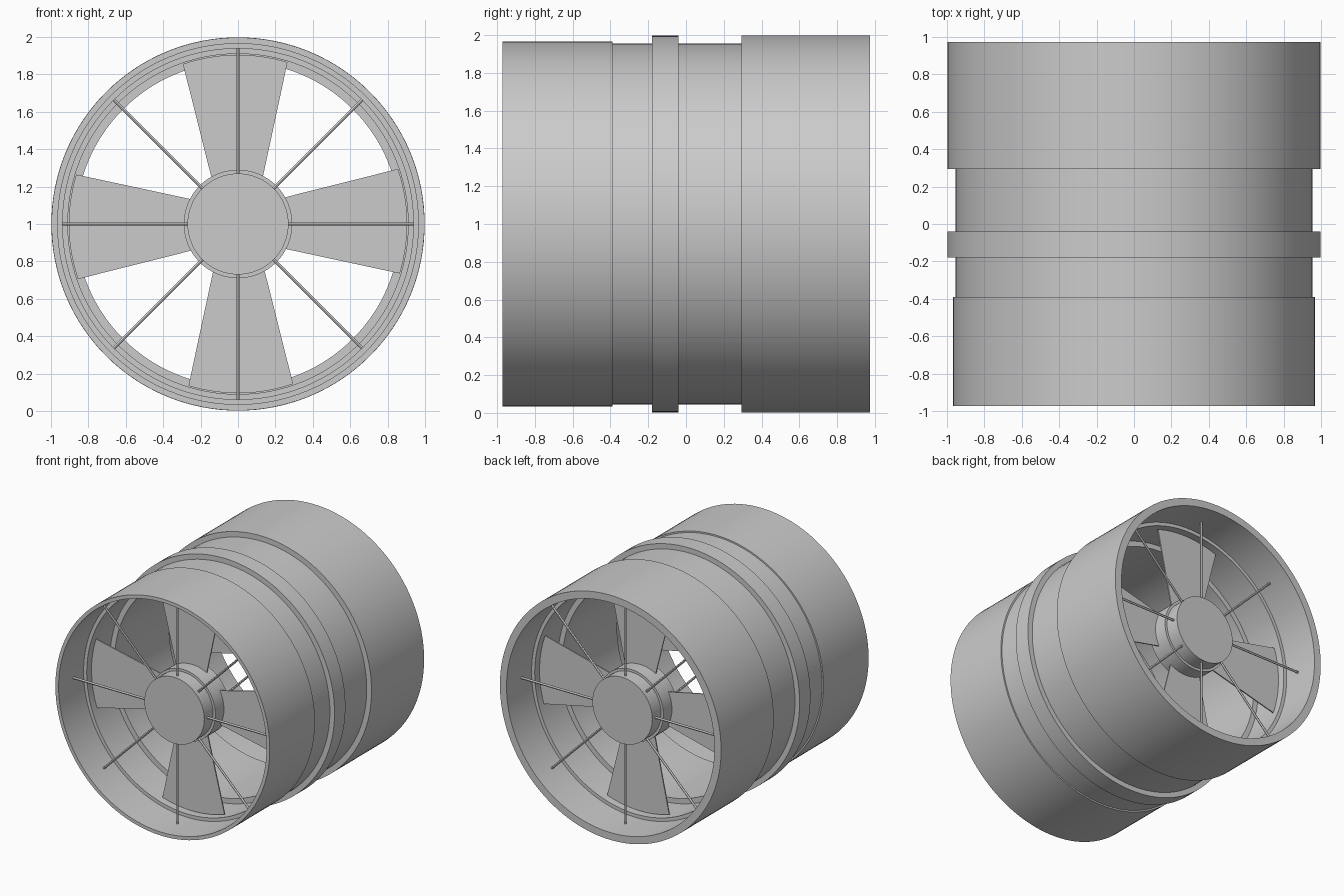
import bpy, bmesh, math
from mathutils import Matrix, Vector

if "Cube" in bpy.data.objects:
    bpy.data.objects.remove(bpy.data.objects["Cube"])

CENTRE = Vector((0, 0, 1))


def finish(bm, name):
    bmesh.ops.remove_doubles(bm, verts=bm.verts, dist=1e-5)
    bmesh.ops.recalc_face_normals(bm, faces=bm.faces)
    mesh = bpy.data.meshes.new(name)
    bm.to_mesh(mesh)
    bm.free()
    obj = bpy.data.objects.new(name, mesh)
    bpy.context.collection.objects.link(obj)
    obj.location = CENTRE
    bpy.ops.object.select_all(action='DESELECT')
    obj.select_set(True)
    bpy.context.view_layer.objects.active = obj
    bpy.ops.object.shade_smooth_by_angle(angle=math.radians(30))
    return obj


def lathe(name, profile, closed=False, steps=128):
    """Revolve (radius, y) points around the y axis."""
    bm = bmesh.new()
    vs = [bm.verts.new((r, y, 0)) for r, y in profile]
    pairs = list(zip(vs, vs[1:])) + ([(vs[-1], vs[0])] if closed else [])
    es = [bm.edges.new(p) for p in pairs]
    bmesh.ops.spin(bm, geom=vs + es, cent=(0, 0, 0), axis=(0, 1, 0),
                   angle=math.tau, steps=steps, use_merge=True)
    return finish(bm, name)


# Duct casing: stepped outside, stepped bore
lathe("duct_casing", [
    (0.967, -0.972), (0.967, -0.39), (0.955, -0.39), (0.955, -0.18),
    (0.997, -0.18), (0.997, -0.04), (0.955, -0.04), (0.955, 0.295),
    (0.998, 0.295), (0.998, 0.973), (0.938, 0.973), (0.938, 0.65),
    (0.91, 0.65), (0.91, 0.35), (0.868, 0.35), (0.868, -0.35),
    (0.91, -0.35), (0.91, -0.65), (0.938, -0.65), (0.938, -0.972)], closed=True)


def blades(name, y):
    """Four flat tapered paddles with curved tips."""
    bm = bmesh.new()
    half = math.radians(18)
    tip = [(0.905 * math.sin(half * t / 4), 0.905 * math.cos(half * t / 4))
           for t in range(-4, 5)]
    outline = [(0.135, 0.24)] + tip[::-1] + [(-0.135, 0.24)]
    for k in range(4):
        rot = Matrix.Rotation(k * math.pi / 2 - math.radians(1), 3, 'Y')
        face = bm.faces.new([bm.verts.new(rot @ Vector((x, y - 0.005, z)))
                             for x, z in outline])
        ext = bmesh.ops.extrude_face_region(bm, geom=[face], use_keep_orig=True)
        moved = [v for v in ext["geom"] if isinstance(v, bmesh.types.BMVert)]
        bmesh.ops.translate(bm, verts=moved, vec=(0, 0.01, 0))
    finish(bm, name)


def rods(name, y):
    """Eight thin spokes from hub to casing."""
    bm = bmesh.new()
    for k in range(8):
        m = (Matrix.Rotation(k * math.pi / 4, 4, 'Y')
             @ Matrix.Translation((0, y, 0.6)))
        bmesh.ops.create_cone(bm, cap_ends=True, segments=12, radius1=0.009,
                              radius2=0.009, depth=0.69, matrix=m)
    finish(bm, name)


# One fan with its guard at each end
for end, s in (("front", -1), ("rear", 1)):
    lathe(end + "_guard_cap", [(0, s * 0.82), (0.27, s * 0.82),
                               (0.27, s * 0.70), (0, s * 0.70)], steps=64)
    lathe(end + "_fan_hub", [(0, s * 0.705), (0.29, s * 0.705),
                             (0.29, s * 0.53), (0, s * 0.53)], steps=64)
    blades(end + "_fan_blades", s * 0.59)
    rods(end + "_guard_rods", s * 0.78)
